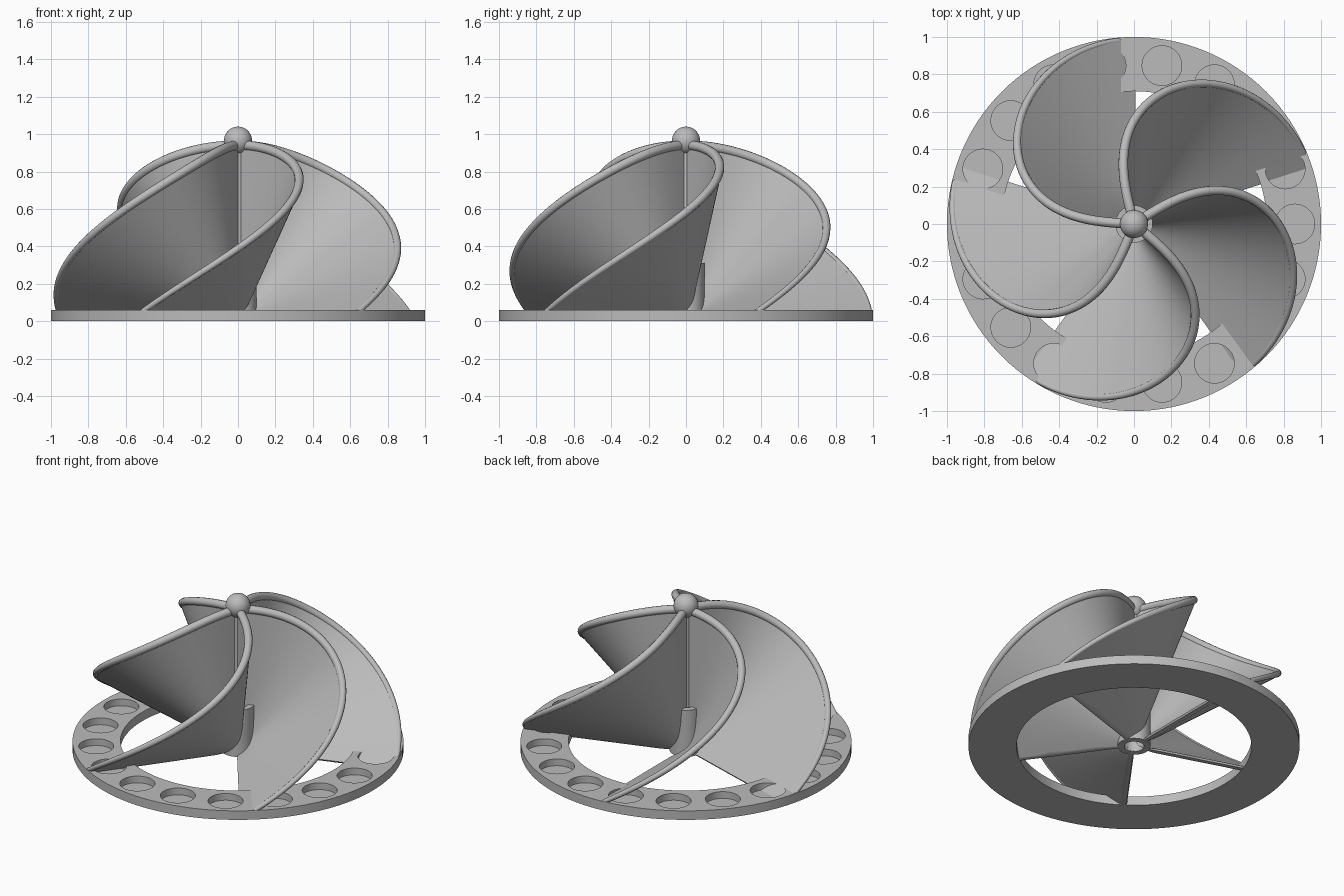
import bpy, bmesh, math
from mathutils import Matrix, Vector

if "Cube" in bpy.data.objects:
    bpy.data.objects.remove(bpy.data.objects["Cube"], do_unlink=True)

BLADES, POCKETS = 5, 18
TOP, RIM = 0.94, 0.985

grey = bpy.data.materials.new("light grey")
grey.use_nodes = True
colour = (0.5, 0.5, 0.5, 1)
grey.diffuse_color = colour
grey.node_tree.nodes["Principled BSDF"].inputs["Base Color"].default_value = colour


def add_object(name, bm):
    bmesh.ops.recalc_face_normals(bm, faces=bm.faces[:])
    mesh = bpy.data.meshes.new(name)
    bm.to_mesh(mesh)
    bm.free()
    mesh.materials.append(grey)
    ob = bpy.data.objects.new(name, mesh)
    bpy.context.collection.objects.link(ob)
    return ob


def smooth(ob):
    bpy.ops.object.select_all(action="DESELECT")
    ob.select_set(True)
    bpy.context.view_layer.objects.active = ob
    bpy.ops.object.shade_smooth_by_angle(angle=math.radians(35))


def lathe(name, profile, steps=96):
    """Closed (radius, height) profile turned around the z axis."""
    bm = bmesh.new()
    rings = []
    for i in range(steps):
        a = math.tau * i / steps
        rings.append([bm.verts.new((r * math.cos(a), r * math.sin(a), z)) for r, z in profile])
    n = len(profile)
    for i in range(steps):
        p, q = rings[i], rings[(i + 1) % steps]
        for j in range(n):
            k = (j + 1) % n
            bm.faces.new((p[j], q[j], q[k], p[k]))
    return add_object(name, bm)


def cylinder(bm, x, y, z0, z1, radius, segments=40):
    bmesh.ops.create_cone(bm, cap_ends=True, segments=segments, radius1=radius, radius2=radius,
                          depth=z1 - z0, matrix=Matrix.Translation((x, y, (z0 + z1) / 2)))


def cut(ob, cutter):
    mod = ob.modifiers.new("cut", "BOOLEAN")
    mod.operation, mod.solver, mod.object = "DIFFERENCE", "EXACT", cutter
    deps = bpy.context.evaluated_depsgraph_get()
    mesh = bpy.data.meshes.new_from_object(ob.evaluated_get(deps))
    ob.modifiers.clear()
    ob.data = mesh


def edge_point(t, turn):
    """Outer blade edge: a helix over a dome, t from 0 (top) to 1 (rim)."""
    lat = t * math.pi / 2
    a = turn + math.radians(87) * math.cos(lat)
    r = RIM * math.sin(lat)
    return Vector((r * math.cos(a), r * math.sin(a), TOP * math.cos(lat)))


# Base ring with round pockets in its top
ring = lathe("base_ring", [(0.71, 0), (1, 0), (1, 0.06), (0.71, 0.06)], 128)
bm = bmesh.new()
for i in range(POCKETS):
    a = math.tau * i / POCKETS
    cylinder(bm, 0.86 * math.cos(a), 0.86 * math.sin(a), 0.015, 0.2, 0.106)
pockets = add_object("pocket_cutter", bm)
cut(ring, pockets)
bpy.data.objects.remove(pockets, do_unlink=True)
smooth(ring)

# Hub sleeve with an open bore, shaft and top ball
smooth(lathe("hub_sleeve", [(0.06, 0), (0.1, 0), (0.1, 0.31), (0.06, 0.31)], 48))
bm = bmesh.new()
cylinder(bm, 0, 0, 0.28, 0.95, 0.036)
smooth(add_object("shaft", bm))
bm = bmesh.new()
bmesh.ops.create_uvsphere(bm, u_segments=40, v_segments=24, radius=0.075,
                          matrix=Matrix.Translation((0, 0, 0.965)))
smooth(add_object("top_ball", bm))

bm = bmesh.new()
cylinder(bm, 0, 0, -0.1, 0.28, 0.059)
bore = add_object("bore_cutter", bm)

# Blades fan out from the foot of the hub to the curved edge
ALONG, ACROSS = 64, 8
for b in range(BLADES):
    turn = math.pi / 2 + math.tau * b / BLADES
    bm = bmesh.new()
    grid = []
    for i in range(ALONG + 1):
        p = edge_point(i / ALONG, turn)
        q = edge_point(min(1, i / ALONG + 0.01), turn)
        o = edge_point(max(0, i / ALONG - 0.01), turn)
        side = p.cross(q - o).normalized()
        row = []
        for s in range(ACROSS + 1):
            f = 0.03 + 0.97 * s / ACROSS
            half = min(0.014, 0.1 * f)
            row.append([bm.verts.new(p * f + side * half * d) for d in (-1, 1)])
        grid.append(row)
    for i in range(ALONG):
        g, h = grid[i], grid[i + 1]
        for s in range(ACROSS):
            for d in (0, 1):
                bm.faces.new((g[s][d], g[s + 1][d], h[s + 1][d], h[s][d]))
        for s in (0, ACROSS):
            bm.faces.new((g[s][0], g[s][1], h[s][1], h[s][0]))
    for row in (grid[0], grid[-1]):
        for s in range(ACROSS):
            bm.faces.new((row[s][0], row[s + 1][0], row[s + 1][1], row[s][1]))
    # Trim flat at the ground
    bmesh.ops.recalc_face_normals(bm, faces=bm.faces[:])
    geom = bm.verts[:] + bm.edges[:] + bm.faces[:]
    bmesh.ops.bisect_plane(bm, geom=geom, plane_co=(0, 0, 0.001), plane_no=(0, 0, 1), clear_inner=True)
    bmesh.ops.holes_fill(bm, edges=[e for e in bm.edges if e.is_boundary], sides=0)
    blade = add_object(f"blade_{b + 1}", bm)
    cut(blade, bore)
    smooth(blade)

    # Rounded rib along the blade edge, thinner toward the rim
    bm = bmesh.new()
    sides, loops = 12, []
    for i in range(ALONG + 1):
        t = 0.985 * i / ALONG
        p = edge_point(t, turn)
        tangent = (edge_point(t + 0.01, turn) - edge_point(max(0, t - 0.01), turn)).normalized()
        side = p.cross(tangent).normalized()
        up = tangent.cross(side)
        r = 0.026 - 0.012 * t ** 2
        loops.append([bm.verts.new(p + r * (side * math.cos(k * math.tau / sides)
                                            + up * math.sin(k * math.tau / sides)))
                      for k in range(sides)])
    for p, q in zip(loops, loops[1:]):
        for k in range(sides):
            m = (k + 1) % sides
            bm.faces.new((p[k], p[m], q[m], q[k]))
    bm.faces.new(loops[0])
    bm.faces.new(loops[-1])
    smooth(add_object(f"blade_rib_{b + 1}", bm))

bpy.data.objects.remove(bore, do_unlink=True)
